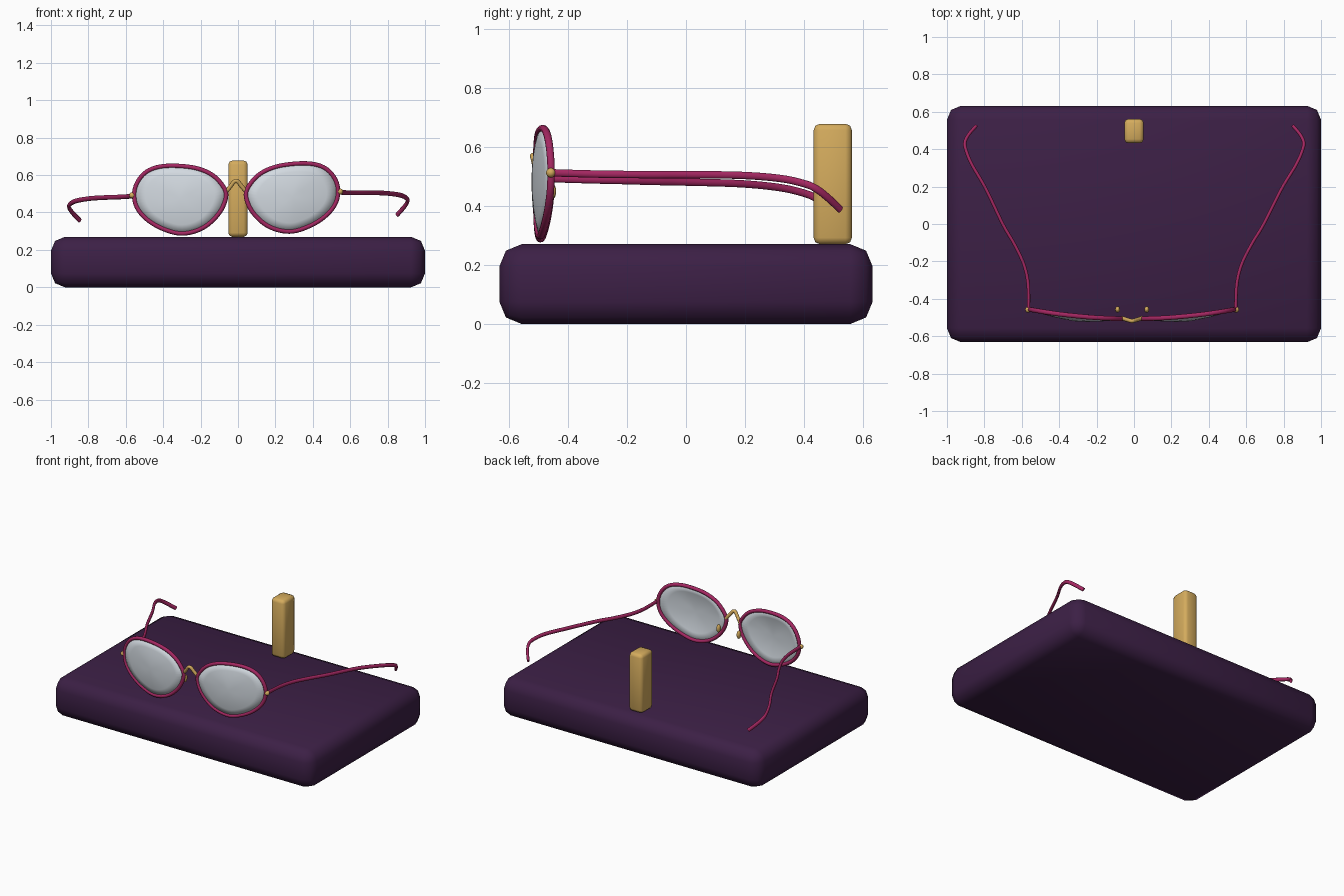
import bpy, bmesh, math
from mathutils import Vector, Matrix

if "Cube" in bpy.data.objects:
    bpy.data.objects.remove(bpy.data.objects["Cube"])


def material(name, rgb):
    m = bpy.data.materials.new(name)
    m.diffuse_color = (*rgb, 1)
    m.use_nodes = True
    m.node_tree.nodes["Principled BSDF"].inputs["Base Color"].default_value = m.diffuse_color
    return m


PURPLE = material("plum", (0.045, 0.014, 0.06))
GOLD = material("gold", (0.66, 0.41, 0.11))
BERRY = material("berry", (0.37, 0.02, 0.12))
GLASS = material("lens_glass", (0.65, 0.70, 0.75))

# The spectacles sit very slightly crooked on the stand
TILT = Matrix(((1, 0.013, 0, -0.004), (0, 1, 0, 0), (0.018, 0, 1, 0), (0, 0, 0, 1)))


def finish(name, bm, mat, crooked=True):
    if crooked:
        bm.transform(TILT)
    bmesh.ops.recalc_face_normals(bm, faces=bm.faces)
    me = bpy.data.meshes.new(name)
    bm.to_mesh(me)
    bm.free()
    me.materials.append(mat)
    for p in me.polygons:
        p.use_smooth = True
    ob = bpy.data.objects.new(name, me)
    bpy.context.collection.objects.link(ob)
    return ob


def block(name, size, centre, bevel, mat):
    bm = bmesh.new()
    bmesh.ops.create_cube(bm, size=1)
    bmesh.ops.scale(bm, vec=size, verts=bm.verts)
    bmesh.ops.translate(bm, vec=centre, verts=bm.verts)
    bmesh.ops.bevel(bm, geom=bm.edges[:], offset=bevel, segments=2, profile=0.5, affect='EDGES')
    return finish(name, bm, mat, False)


def ball(name, centre, radii, mat):
    bm = bmesh.new()
    bmesh.ops.create_uvsphere(bm, u_segments=16, v_segments=10, radius=1)
    bmesh.ops.scale(bm, vec=radii, verts=bm.verts)
    bmesh.ops.translate(bm, vec=centre, verts=bm.verts)
    return finish(name, bm, mat)


def smooth_path(pts, closed, n=6):
    # Catmull-Rom through the given points
    p = [Vector(q) for q in pts]
    k = len(p)
    get = (lambda i: p[i % k]) if closed else (lambda i: p[max(0, min(k - 1, i))])
    out = []
    for i in range(k if closed else k - 1):
        a, b, c, d = (get(i + j) for j in (-1, 0, 1, 2))
        for s in range(n):
            t = s / n
            out.append(0.5 * (2 * b + (c - a) * t + (2 * a - 5 * b + 4 * c - d) * t * t
                              + (3 * b - a - 3 * c + d) * t ** 3))
    if not closed:
        out.append(p[-1])
    return out


def tube(name, pts, r_side, r_up, up, mat, closed=False, sides=10):
    path = smooth_path(pts, closed)
    k = len(path)
    bm = bmesh.new()
    rings = []
    for i, c in enumerate(path):
        if closed:
            tan = path[(i + 1) % k] - path[i - 1]
        else:
            tan = path[min(i + 1, k - 1)] - path[max(i - 1, 0)]
        side = tan.cross(up).normalized()
        top = side.cross(tan).normalized()
        rings.append([bm.verts.new(c + side * r_side * math.cos(a) + top * r_up * math.sin(a))
                      for a in (2 * math.pi * j / sides for j in range(sides))])
    for i in range(k if closed else k - 1):
        a, b = rings[i], rings[(i + 1) % k]
        for j in range(sides):
            bm.faces.new((a[j], a[(j + 1) % sides], b[(j + 1) % sides], b[j]))
    if not closed:
        bm.faces.new(rings[0])
        bm.faces.new(rings[-1])
    return finish(name, bm, mat)


def wrap(x):
    # face-form curve of the spectacle front
    return -0.507 + 0.052 * (x / 0.556) ** 2


# Stand: padded base and rear post
block("base", (2, 1.264, 0.27), (0, 0, 0.135), 0.075, PURPLE)
block("rear_post", (0.104, 0.13, 0.408), (0, 0.497, 0.474), 0.022, GOLD)

OUTLINE = [(.053, .494), (.083, .560), (.142, .612), (.233, .645), (.361, .656), (.452, .640),
           (.511, .596), (.543, .526), (.534, .446), (.481, .376), (.393, .321), (.286, .293),
           (.174, .323), (.088, .402)]
TEMPLE = [(.554, -.455, .502), (.558, -.32, .498), (.583, -.214, .496), (.635, -.107, .494),
          (.698, 0, .493), (.79, .187, .489), (.868, .32, .477), (.901, .40, .459),
          (.905, .44, .442), (.885, .48, .412), (.848, .523, .372)]
UP, DEPTH = Vector((0, 0, 1)), Vector((0, 1, 0))

for s, label in ((-1, "left"), (1, "right")):
    # Rim following the lens outline
    rim = [(s * x, wrap(x), z) for x, z in OUTLINE]
    tube(label + "_rim", rim, 0.012, 0.013, DEPTH, BERRY, closed=True)

    # Lens: shallow dome filling the rim
    edge = smooth_path(rim, True, 4)
    mid = Vector((s * 0.3, wrap(0.3), 0.48))
    bm = bmesh.new()
    tip = bm.verts.new(mid - DEPTH * 0.026)
    inner = None
    for r in (0.25, 0.5, 0.75, 1):
        ring = [bm.verts.new(mid.lerp(e, r) - DEPTH * 0.026 * (1 - r * r)) for e in edge]
        for j in range(len(ring)):
            q = (j + 1) % len(ring)
            bm.faces.new((inner[j], ring[j], ring[q], inner[q]) if inner
                         else (tip, ring[j], ring[q]))
        inner = ring
    lens = finish(label + "_lens", bm, GLASS)
    mod = lens.modifiers.new("thickness", 'SOLIDIFY')
    mod.thickness = 0.006
    mod.offset = 0

    # Temple arm, hinge and nose pad
    tube(label + "_temple", [(s * x, y, z) for x, y, z in TEMPLE], 0.009, 0.013, UP, BERRY)
    ball(label + "_hinge", (s * 0.556, -0.458, 0.502), (0.016, 0.016, 0.016), GOLD)
    ball(label + "_nose_pad", (s * 0.078, -0.457, 0.449), (0.013, 0.017, 0.028), GOLD)

# Arched bridge between the rims
tube("bridge", [(-.056, -.502, .508), (-.032, -.510, .537), (-.012, -.516, .563), (0, -.518, .569),
                (.012, -.516, .563), (.032, -.510, .537), (.056, -.502, .508)],
     0.011, 0.011, DEPTH, GOLD)

# Keep crisp creases only where edges are sharp
bpy.ops.object.select_all(action='SELECT')
bpy.context.view_layer.objects.active = bpy.data.objects["base"]
bpy.ops.object.shade_smooth_by_angle(angle=math.radians(50))
